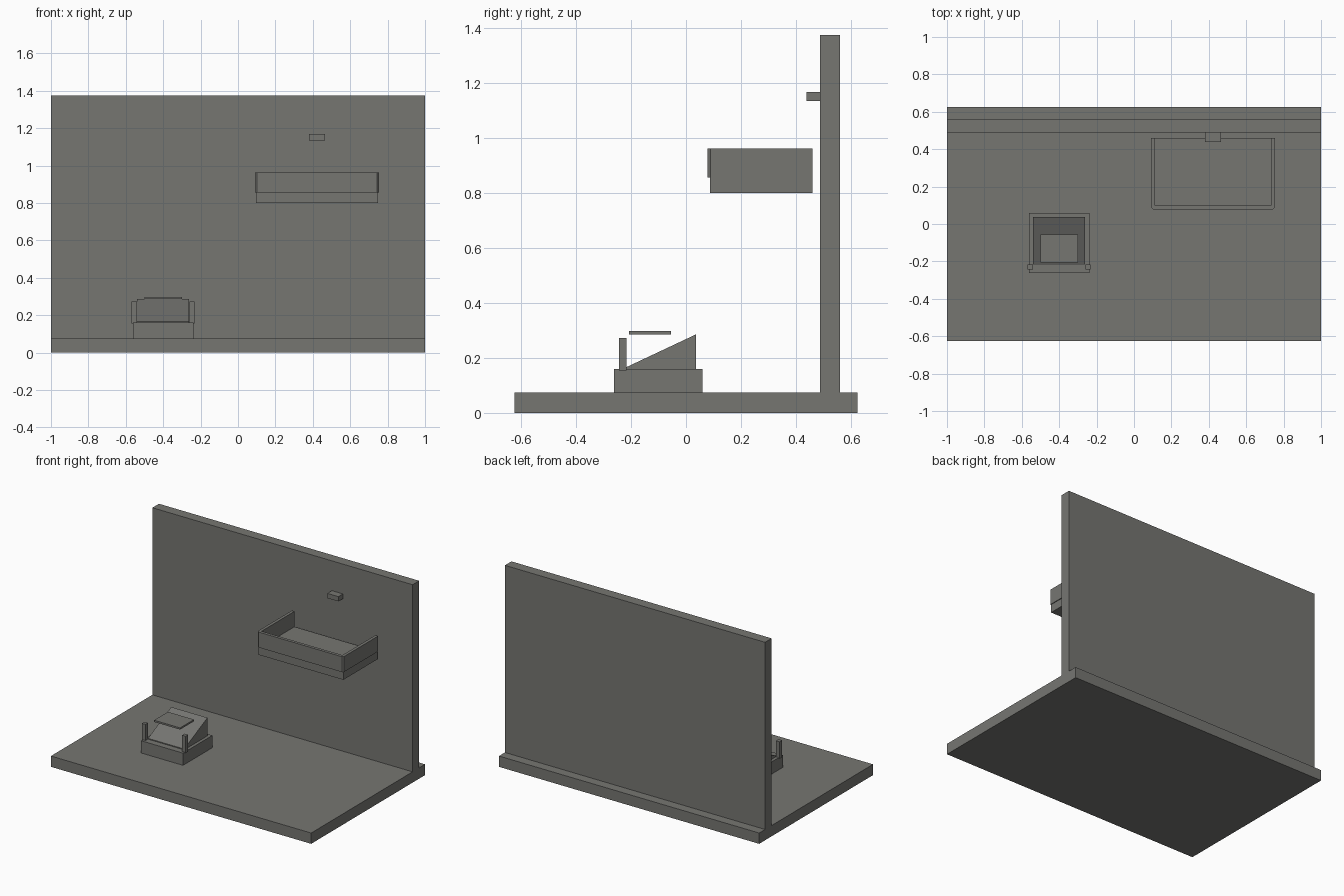
import bpy

if "Cube" in bpy.data.objects:
    bpy.data.objects.remove(bpy.data.objects["Cube"])

grey = bpy.data.materials.new("warm grey")
grey.diffuse_color = (0.18, 0.18, 0.167, 1.0)
grey.use_nodes = True
grey.node_tree.nodes["Principled BSDF"].inputs["Base Color"].default_value = grey.diffuse_color


def add_mesh(name, verts, faces):
    mesh = bpy.data.meshes.new(name)
    mesh.from_pydata(verts, [], faces)
    mesh.materials.append(grey)
    mesh.update()
    obj = bpy.data.objects.new(name, mesh)
    bpy.context.collection.objects.link(obj)
    return obj


def prism(name, profile, axis, lo, hi):
    """Extrude a counter-clockwise 2D profile: (x, y) along z or (y, z) along x."""
    n = len(profile)
    if axis == "z":
        verts = [(a, b, h) for h in (lo, hi) for a, b in profile]
    else:
        verts = [(h, a, b) for h in (lo, hi) for a, b in profile]
    faces = [tuple(range(n - 1, -1, -1)), tuple(range(n, 2 * n))]
    faces += [(i, (i + 1) % n, n + (i + 1) % n, n + i) for i in range(n)]
    return add_mesh(name, verts, faces)


def box(name, x0, x1, y0, y1, z0, z1):
    return prism(name, [(x0, y0), (x1, y0), (x1, y1), (x0, y1)], "z", z0, z1)


# Floor slab and back wall
box("floor_slab", -1, 1, -0.625, 0.625, 0, 0.075)
box("back_wall", -1, 1, 0.488, 0.56, 0.075, 1.375)

# Wall tray: slab with a U-shaped rim, open at the back, front corners chamfered
box("tray_slab", 0.096, 0.749, 0.087, 0.46, 0.80, 0.856)
x0, x1, y0, y1, t, c = 0.091, 0.754, 0.078, 0.46, 0.021, 0.011
prism("tray_rim", [
    (x0 + c, y0), (x1 - c, y0), (x1, y0 + c), (x1, y1), (x1 - t, y1),
    (x1 - t, y0 + t), (x0 + t, y0 + t), (x0 + t, y1), (x0, y1), (x0, y0 + c),
], "z", 0.856, 0.963)

# Small block on the wall above the tray
box("wall_block", 0.38, 0.465, 0.438, 0.488, 1.135, 1.168)

# Pedestal with sloped wedge, hovering plate and two posts
cx = -0.4
box("pedestal", cx - 0.161, cx + 0.161, -0.262, 0.06, 0.075, 0.16)
prism("sloped_wedge", [(-0.218, 0.16), (0.037, 0.16), (0.037, 0.286), (-0.218, 0.166)],
      "x", cx - 0.139, cx + 0.139)
box("hover_plate", cx - 0.1, cx + 0.1, -0.207, -0.055, 0.286, 0.298)
for side, label in ((-1, "left"), (1, "right")):
    px = cx + side * 0.1545
    box("post_" + label, px - 0.014, px + 0.014, -0.244, -0.216, 0.155, 0.272)
